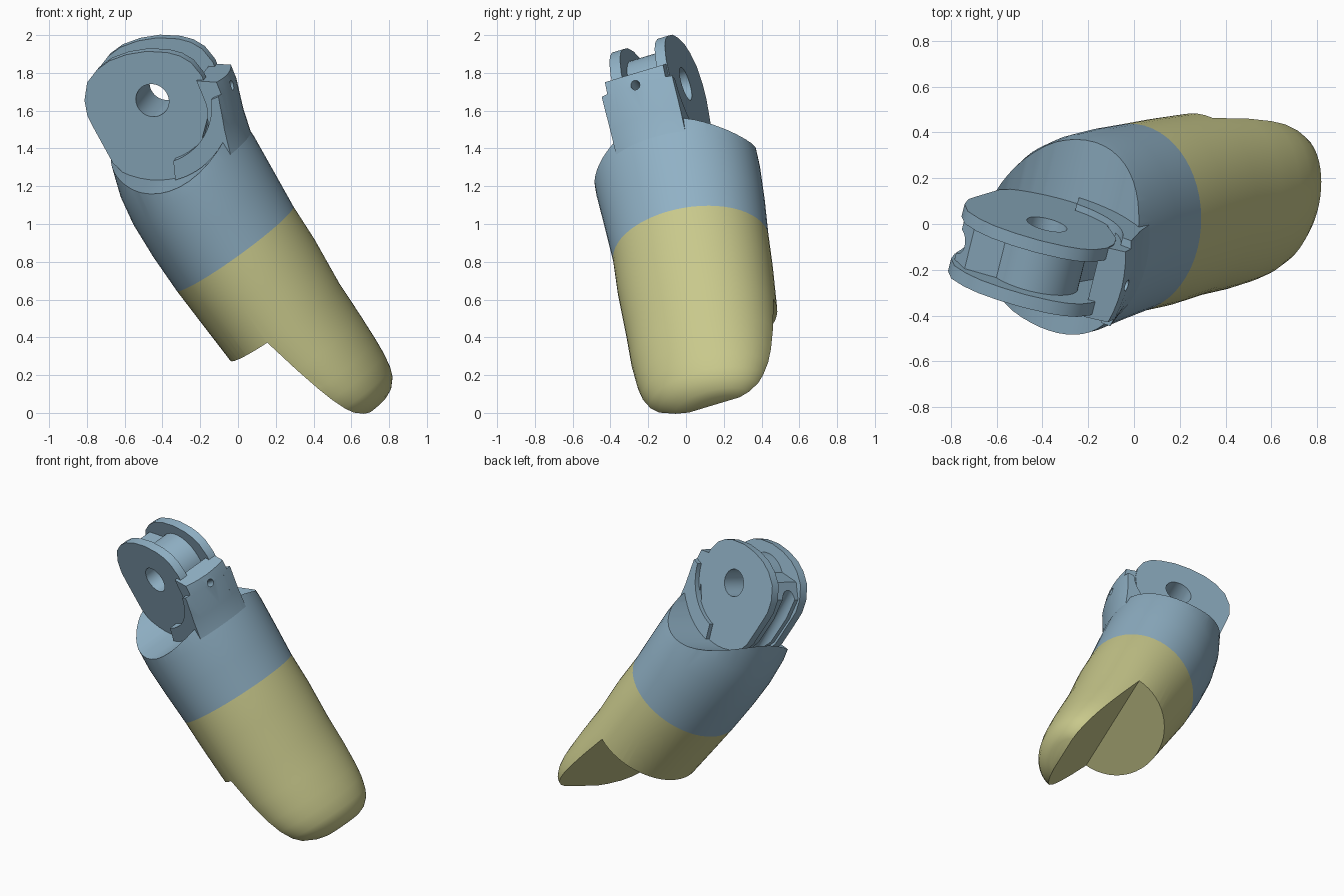
import bpy, bmesh, math
from mathutils import Matrix, Vector

if "Cube" in bpy.data.objects:
    bpy.data.objects.remove(bpy.data.objects["Cube"])

# Finger frame: X dorsal, Y along the hinge pin, Z from tip to knuckle, origin on the pin
pin = Vector((0.23, 0.93, 0.28)).normalized()
up = Vector((-0.58, -0.11, 0.81))
up = (up - pin * up.dot(pin)).normalized()
dorsal = pin.cross(up)
FRAME = Matrix.Translation((-0.42, -0.16, 1.695)) @ Matrix((dorsal, pin, up)).transposed().to_4x4()


def material(name, color):
    mat = bpy.data.materials.new(name)
    mat.use_nodes = True
    mat.diffuse_color = color
    mat.node_tree.nodes["Principled BSDF"].inputs["Base Color"].default_value = color
    return mat


BLUE = material("blue_plastic", (0.28, 0.44, 0.56, 1))
YELLOW = material("yellow_plastic", (0.58, 0.58, 0.26, 1))


def make(name, bm, mat=None):
    bmesh.ops.recalc_face_normals(bm, faces=bm.faces)
    mesh = bpy.data.meshes.new(name)
    bm.to_mesh(mesh)
    bm.free()
    ob = bpy.data.objects.new(name, mesh)
    bpy.context.collection.objects.link(ob)
    ob.matrix_world = FRAME
    if mat:
        mesh.materials.append(mat)
    return ob


def bridge(bm, rings):
    for a, b in zip(rings, rings[1:]):
        for i in range(len(a)):
            j = (i + 1) % len(a)
            bm.faces.new((a[i], a[j], b[j], b[i]))
    bm.faces.new(rings[0])
    bm.faces.new(rings[-1])


def extrude(name, outline, y0, y1, mat=None):
    """Prism of an XZ outline between two positions along the pin."""
    bm = bmesh.new()
    bridge(bm, [[bm.verts.new((x, y, z)) for x, z in outline] for y in (y0, y1)])
    return make(name, bm, mat)


def loft(name, sections, mat=None, sides=56):
    """Skin over ellipses given as height, centre x, centre y and two radii."""
    bm = bmesh.new()
    rings = []
    for z, xc, yc, a, b in sections:
        ring = []
        for i in range(sides):
            t = math.tau * i / sides
            ring.append(bm.verts.new((xc + a * math.cos(t), yc + b * math.sin(t), z)))
        rings.append(ring)
    bridge(bm, rings)
    return make(name, bm, mat)


def arc(radius, start, end, steps):
    angles = [math.radians(start + (end - start) * i / steps) for i in range(steps + 1)]
    return [(radius * math.cos(t), radius * math.sin(t)) for t in angles]


def disc(radius):
    return arc(radius, 0, 352.5, 47)


def cut(ob, cutter, operation="DIFFERENCE"):
    mod = ob.modifiers.new("cut", "BOOLEAN")
    mod.operation = operation
    mod.solver = "EXACT"
    mod.object = cutter
    bpy.context.view_layer.objects.active = ob
    bpy.ops.object.modifier_apply(modifier=mod.name)
    bpy.data.objects.remove(cutter)


def rod(name, radius, length, matrix):
    bm = bmesh.new()
    bmesh.ops.create_cone(bm, cap_ends=True, segments=24, radius1=radius, radius2=radius,
                          depth=length, matrix=matrix)
    return make(name, bm)


# Middle sleeve with the round seat for the knuckle
seam = (-0.92, -0.172, 0.035, 0.376, 0.42)
sleeve = loft("sleeve", [(-0.10, -0.08, 0.01, 0.32, 0.39), (-0.20, -0.093, 0.013, 0.345, 0.42),
                         (-0.34, -0.115, 0.018, 0.375, 0.44), (-0.50, -0.135, 0.023, 0.389, 0.443),
                         (-0.70, -0.156, 0.03, 0.386, 0.433), seam], BLUE)
cut(sleeve, extrude("seat_cutter", disc(0.44), -1, 1))

# Fingertip with the notch on the palm side
tip = loft("fingertip", [seam, (-1.13, -0.174, 0.037, 0.366, 0.42),
                         (-1.40, -0.185, 0.04, 0.345, 0.41), (-1.60, -0.167, 0.042, 0.318, 0.40),
                         (-1.75, -0.142, 0.045, 0.283, 0.38), (-1.84, -0.12, 0.048, 0.252, 0.358),
                         (-1.92, -0.097, 0.053, 0.213, 0.322), (-1.97, -0.083, 0.062, 0.177, 0.283),
                         (-2.015, -0.072, 0.08, 0.122, 0.21), (-2.035, -0.064, 0.09, 0.07, 0.145)], YELLOW)
cut(tip, extrude("notch_cutter", [(-0.18, -1.39), (-0.05, -2.06), (-0.8, -2.06), (-0.8, -1.39)], -1, 1))

# Knuckle cheeks
cheek = [(0.308, -0.034), (0.302, 0.055), (0.272, 0.118), (0.225, 0.17), (0.133, 0.236),
         (0.03, 0.28), (-0.07, 0.302), (-0.155, 0.298), (-0.242, 0.27), (-0.313, 0.198),
         (-0.35, 0.12), (-0.361, 0.05), (-0.387, -0.162), (-0.36, -0.3), (-0.2, -0.48),
         (0.08, -0.48), (0.11, -0.31), (0.19, -0.245), (0.24, -0.2), (0.285, -0.12)]
parts = [extrude(side + "_cheek", cheek, y0, y1, BLUE)
         for side, y0, y1 in (("front", -0.145, -0.085), ("back", 0.112, 0.17))]

# Web joining the cheeks: a hub that runs out into the palm side, with a cord groove
web = extrude("knuckle_web", arc(0.2, -60, 110, 20) + [(-0.2, 0.25), (-0.30, 0.19),
              (-0.345, 0.05), (-0.37, -0.16), (-0.34, -0.3), (-0.1, -0.47), (0.1, -0.46)],
              -0.09, 0.12, BLUE)
cut(web, rod("cord_groove_cutter", 0.055, 0.8, Matrix.Translation((-0.335, 0, 0.05))
             @ Matrix.Rotation(math.radians(11), 4, "Y")))
for part in parts + [web]:
    cut(part, extrude("pin_hole_cutter", disc(0.09), -1, 1))

# Stop block on the dorsal side and guide ribs around the cheeks
block = extrude("stop_block", [(0.38, -0.117), (0.5, -0.3), (0.5, -0.57), (0.12, -0.57),
                (0.14, -0.34), (0.24, -0.18), (0.275, -0.04)], -0.165, 0.165, BLUE)
rib = arc(0.335, -29, -104, 16) + arc(0.437, -108, -65, 10) + [(0.2, -0.55), (0.45, -0.55), (0.45, -0.19)]
ribs = [extrude(side + "_guide_rib", rib, y0, y1, BLUE)
        for side, y0, y1 in (("front", -0.2, -0.12), ("back", 0.12, 0.2))]

# Trim them to a rounded back that runs on from the sleeve
for part in ribs + [block]:
    cut(part, loft("back_envelope", [(0.0, 0.03, 0, 0.38, 0.5), (-0.18, -0.02, 0, 0.385, 0.5),
                                     (-0.34, -0.085, 0.01, 0.382, 0.46), (-0.48, -0.137, 0.022, 0.387, 0.438),
                                     (-0.6, -0.155, 0.026, 0.38, 0.43)]), "INTERSECT")
cut(block, rod("cord_hole_cutter", 0.025, 0.5, Matrix.Translation((0.37, 0, -0.18))
               @ Matrix.Rotation(math.pi / 2, 4, "Y")))

# Smooth shading with crisp edges
bpy.ops.object.select_all(action="DESELECT")
for ob in parts + ribs + [sleeve, tip, web, block]:
    ob.select_set(True)
bpy.context.view_layer.objects.active = sleeve
bpy.ops.object.shade_smooth_by_angle(angle=math.radians(30))
